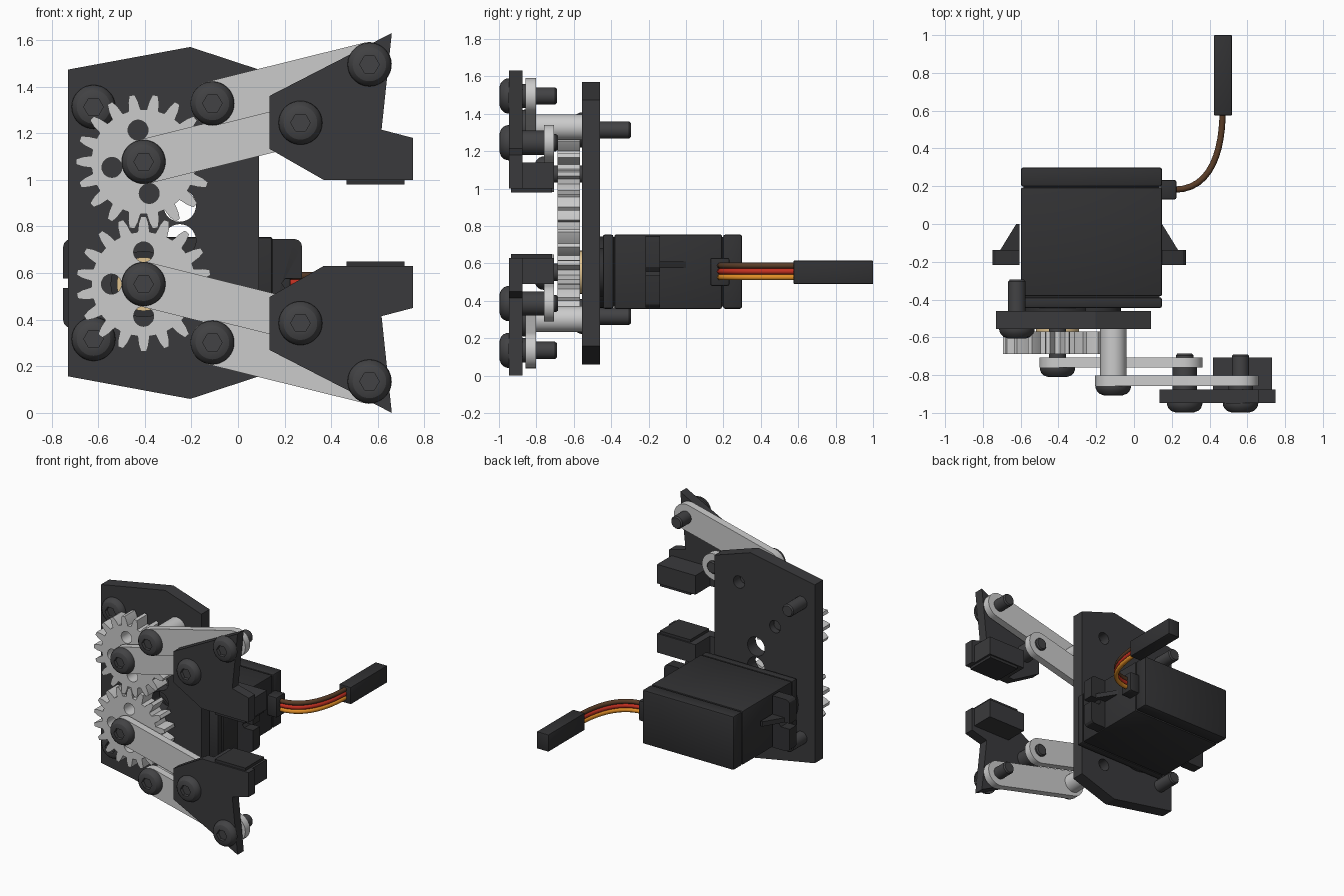
import bpy, bmesh
from math import sin, cos, pi, radians, atan2
from mathutils import Matrix

if "Cube" in bpy.data.objects:
    bpy.data.objects.remove(bpy.data.objects["Cube"])

C = 1.63  # mirrored halves: z -> C - z


def material(name, col):
    m = bpy.data.materials.new(name)
    m.diffuse_color = (*col, 1)
    m.use_nodes = True
    m.node_tree.nodes["Principled BSDF"].inputs["Base Color"].default_value = m.diffuse_color
    return m


DARK = material("dark_plate", (0.042, 0.042, 0.045))
BLACK = material("black_plastic", (0.031, 0.031, 0.033))
STEEL = material("dark_screw", (0.055, 0.055, 0.058))
BRASS = material("tan_horn", (0.75, 0.55, 0.28))


def finish(name, bm, mat=None):
    bmesh.ops.remove_doubles(bm, verts=bm.verts, dist=1e-5)
    bmesh.ops.recalc_face_normals(bm, faces=bm.faces)
    me = bpy.data.meshes.new(name)
    bm.to_mesh(me)
    bm.free()
    ob = bpy.data.objects.new(name, me)
    bpy.context.collection.objects.link(ob)
    if mat:
        me.materials.append(mat)
    return ob


def circle(x, z, r, n=28):
    return [(x + r * cos(2 * pi * i / n), z + r * sin(2 * pi * i / n)) for i in range(n)]


def prism(name, loops, y0, y1, mat=None):
    """Extrude an x-z outline (first loop) with holes (other loops) along y."""
    cu = bpy.data.curves.new(name, 'CURVE')
    cu.dimensions, cu.fill_mode, cu.extrude = '2D', 'BOTH', (y1 - y0) / 2
    for loop in loops:
        s = cu.splines.new('POLY')
        s.points.add(len(loop) - 1)
        for p, (x, z) in zip(s.points, loop):
            p.co = (x, z, 0, 1)
        s.use_cyclic_u = True
    tmp = bpy.data.objects.new(name + "_tmp", cu)
    bpy.context.collection.objects.link(tmp)
    me = bpy.data.meshes.new_from_object(tmp.evaluated_get(bpy.context.evaluated_depsgraph_get()))
    bm = bmesh.new()
    bm.from_mesh(me)
    bpy.data.objects.remove(tmp)
    bpy.data.curves.remove(cu)
    bpy.data.meshes.remove(me)
    bm.transform(Matrix.Translation((0, (y0 + y1) / 2, 0)) @ Matrix.Rotation(pi / 2, 4, 'X'))
    return finish(name, bm, mat)


def lathe(name, x, z, rings, mat=None, n=36):
    """Revolve (radius, y[, hex]) rings about a y axis; hex rings are hexagonal."""
    bm = bmesh.new()
    rows = []
    for ring in rings:
        row = []
        for i in range(n):
            a = 2 * pi * i / n
            r = ring[0]
            if len(ring) > 2:
                r *= cos(pi / 6) / cos(a % (pi / 3) - pi / 6)
            row.append(bm.verts.new((x + r * cos(a), ring[1], z + r * sin(a))))
        rows.append(row)
    for a, b in zip(rows, rows[1:]):
        for i in range(n):
            j = (i + 1) % n
            bm.faces.new((a[i], a[j], b[j], b[i]))
    bmesh.ops.dissolve_degenerate(bm, dist=1e-6, edges=bm.edges)
    return finish(name, bm, mat)


def cyl(name, x, z, r, y0, y1, mat=None):
    return lathe(name, x, z, [(0, y0), (r, y0), (r, y1), (0, y1)], mat)


def screw(name, x, z, yb, yend):
    lathe(name, x, z, [(0, yend), (.038, yend), (.046, yend - .01), (.046, yb), (.094, yb),
                       (.093, yb - .012), (.086, yb - .028), (.072, yb - .042), (.05, yb - .05),
                       (.042, yb - .05, 1), (.042, yb - .025, 1), (0, yb - .025)], STEEL)


def box(name, x, y, z, mat, bevel=0.0):
    bm = bmesh.new()
    bmesh.ops.create_cube(bm, size=1)
    for v in bm.verts:
        for k, (a, b) in enumerate((x, y, z)):
            v.co[k] = (a + b) / 2 + v.co[k] * (b - a)
    if bevel:
        bmesh.ops.bevel(bm, geom=bm.edges[:], offset=bevel, segments=2, profile=0.5, affect='EDGES')
    return finish(name, bm, mat)


def link(name, p, q, y0, y1, r=.096):
    a = atan2(q[1] - p[1], q[0] - p[0])
    loop = []
    for c, start in ((p, a + pi / 2), (q, a - pi / 2)):
        loop += [(c[0] + r * cos(start + pi * i / 16), c[1] + r * sin(start + pi * i / 16))
                 for i in range(17)]
    prism(name, [loop], y0, y1)


GX, GZ = -.405, .5525  # lower gear axis

# Base plate
outline = [(-.73, .157), (-.205, .06), (.09, .157), (.09, C - .157), (-.205, C - .06), (-.73, C - .157)]
prism("base_plate", [outline, circle(GX, GZ, .14), circle(GX, C - GZ, .045),
                     circle(-.25, .89, .07), circle(-.25, .74, .07),
                     circle(-.11, .302, .045), circle(-.11, C - .302, .045)], -.555, -.46, DARK)

# Mirrored gripper halves
finger = [(.135, .27), (.66, 0), (.616, .415), (.75, .45), (.75, .63), (.367, .63), (.135, .497)]
for side, f in (("lower", lambda z: z), ("upper", lambda z: C - z)):
    up = side == "upper"
    gz = f(GZ)
    # Gear
    teeth = []
    for k in range(18):
        mid = 20 * k + (0 if up else 10)
        for da, r in ((-6.6, .225), (-4.6, .262), (-2.3, .29), (2.3, .29), (4.6, .262), (6.6, .225)):
            a = radians(mid + da)
            teeth.append((GX + r * cos(a), gz + r * sin(a)))
    holes = []
    for k in range(4):
        a = radians(90 * k + (10 if up else 0))
        holes.append(circle(GX + .138 * cos(a), gz + .138 * sin(a), .043))
    prism(side + "_gear", [teeth] + holes, -.688, -.568)
    screw(side + "_gear_screw", GX, gz, -.76, -.5)
    # Links and standoff
    drive, base, tip = (.268, f(.385)), (-.11, f(.302)), (.564, f(.135))
    link(side + "_drive_link", (GX, gz), drive, -.76, -.706)
    link(side + "_outer_link", base, tip, -.857, -.802)
    lathe(side + "_standoff", *base, [(.045, -.802), (.069, -.802), (.069, -.555),
                                      (.045, -.555), (.045, -.802)])
    screw(side + "_standoff_screw", *base, -.857, -.53)
    # Finger, block and pad
    prism(side + "_finger", [[(x, f(z)) for x, z in finger]], -.947, -.875, DARK)
    zs = lambda a, b: tuple(sorted((f(a), f(b))))
    box(side + "_finger_block", (.417, .73), (-.876, -.706), zs(.49, .63), DARK)
    box(side + "_finger_pad", (.466, .715), (-.936, -.716), zs(.62, .65), BLACK)
    screw(side + "_finger_screw", *drive, -.947, -.685)
    screw(side + "_tip_screw", *tip, -.947, -.69)
    cyl(side + "_finger_spacer", *drive, .065, -.876, -.76, STEEL)
    cyl(side + "_tip_spacer", *tip, .065, -.876, -.857, STEEL)
    # Plate mounting screw
    screw(side + "_plate_screw", -.62, f(.317), -.555, -.295)

# Servo horn and boss
cyl("servo_horn", GX, GZ, .115, -.57, -.45, BRASS)
cyl("servo_boss", GX, GZ, .19, -.461, -.43, BLACK)
cyl("servo_small_boss", -.2, GZ, .13, -.461, -.43, BLACK)

# Servo case in three sections
SZ = (.357, .754)
box("servo_front_cover", (-.598, .148), (-.445, -.388), SZ, BLACK, .012)
box("servo_case", (-.598, .148), (-.382, .192), SZ, BLACK, .008)
box("servo_back_cover", (-.598, .148), (.198, .30), SZ, BLACK, .012)
box("servo_core", (-.585, .135), (-.43, .28), (.37, .74), BLACK)

# Servo mounting tabs with open slots, and stiffening ribs
CX = -.2375
for side, s in (("left", -1), ("right", 1)):
    tab = [(.37, .365), (.48, .365)]
    tab += [(.48 + .0325 * sin(a), .3975 - .0325 * cos(a)) for a in (pi / 6, pi / 3, pi / 2)]
    tab += [(.5125, .535), (.44, .535), (.425, .5555)]
    full = tab + [(x, 1.111 - z) for x, z in reversed(tab[:-1])]
    prism(side + "_servo_tab", [[(CX + s * x, z) for x, z in full]], -.217, -.138, BLACK)
    bm = bmesh.new()
    base = [bm.verts.new((CX + s * x, y, .575)) for x, y in ((.37, 0), (.37, -.14), (.472, -.14), (.386, 0))]
    top = bmesh.ops.extrude_face_region(bm, geom=[bm.faces.new(base)])['geom']
    bmesh.ops.translate(bm, vec=(0, 0, .035), verts=[v for v in top if isinstance(v, bmesh.types.BMVert)])
    finish(side + "_servo_rib", bm, BLACK)

# Cable: grommet, three wires, connector
box("cable_grommet", (.14, .225), (.13, .232), (.48, .63), BLACK, .01)
box("cable_connector", (.423, .518), (.575, 1.0), (.49, .615), BLACK, .004)
for name, z, col in (("brown", .588, (.10, .045, .02)), ("red", .557, (.55, .03, .015)),
                     ("orange", .526, (.75, .27, .02))):
    cu = bpy.data.curves.new(name + "_wire", 'CURVE')
    cu.dimensions, cu.bevel_depth, cu.bevel_resolution = '3D', .0165, 3
    s = cu.splines.new('BEZIER')
    s.bezier_points.add(1)
    for p, co, h in zip(s.bezier_points, ((.215, .182, z), (.469, .60, z)), ((.2, 0, 0), (0, .2, 0))):
        p.co = co
        p.handle_left = [c - d for c, d in zip(co, h)]
        p.handle_right = [c + d for c, d in zip(co, h)]
    cu.materials.append(material(name + "_wire", col))
    bpy.context.collection.objects.link(bpy.data.objects.new(name + "_wire", cu))

# Smooth round surfaces, keep sharp edges
meshes = [o for o in bpy.context.scene.objects if o.type == 'MESH']
for o in meshes:
    o.select_set(True)
bpy.context.view_layer.objects.active = meshes[0]
bpy.ops.object.shade_smooth_by_angle(angle=radians(25))
